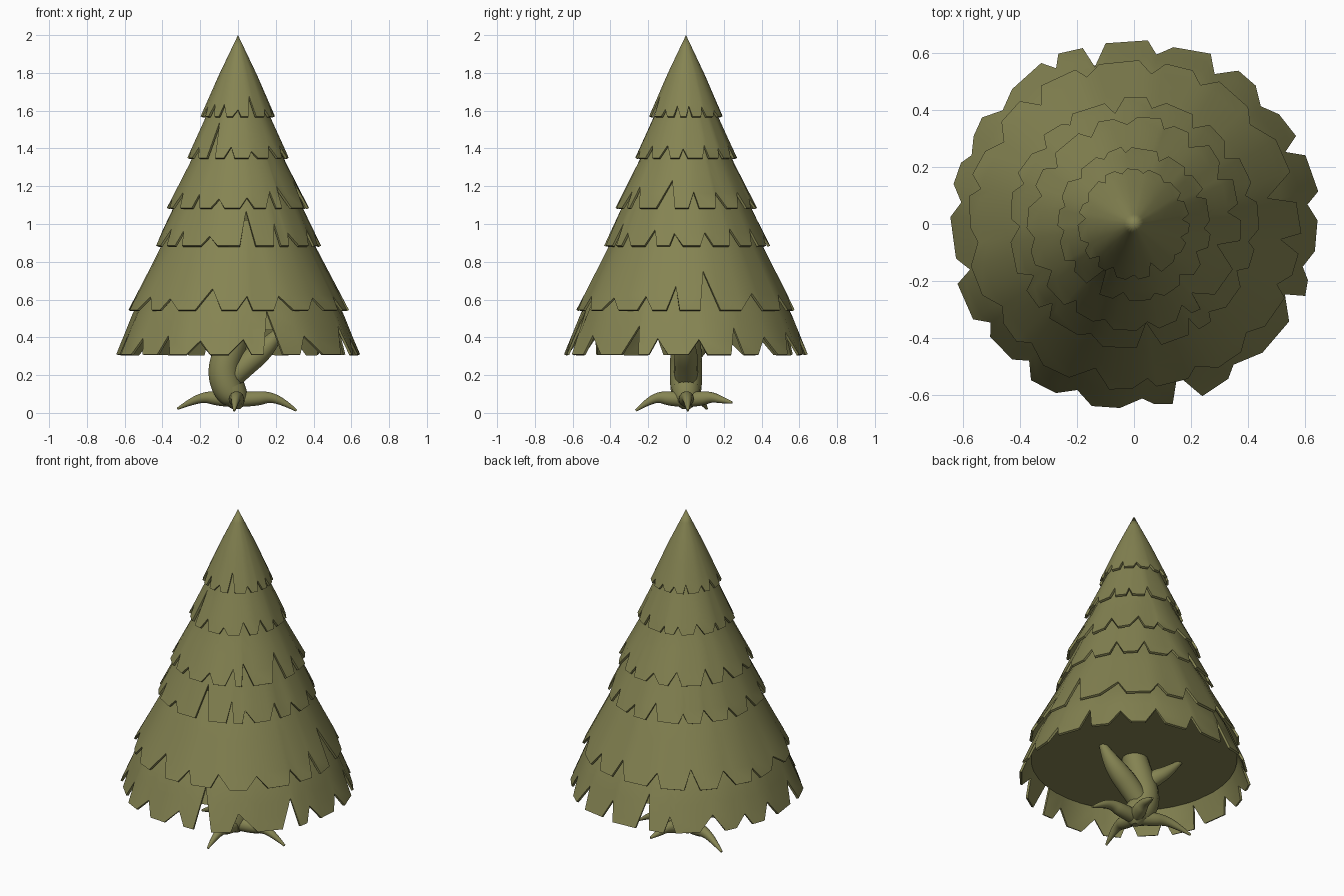
import bpy, bmesh, math, random

if "Cube" in bpy.data.objects:
    bpy.data.objects.remove(bpy.data.objects["Cube"])
random.seed(7)

olive = bpy.data.materials.new("olive_green")
olive.diffuse_color = (0.235, 0.23, 0.085, 1)
olive.use_nodes = True
olive.node_tree.nodes["Principled BSDF"].inputs["Base Color"].default_value = olive.diffuse_color


def activate(ob):
    bpy.ops.object.select_all(action='DESELECT')
    ob.select_set(True)
    bpy.context.view_layer.objects.active = ob


def smooth(ob, angle):
    activate(ob)
    bpy.ops.object.shade_smooth_by_angle(angle=math.radians(angle))


def mesh_object(name, bm):
    me = bpy.data.meshes.new(name)
    bm.to_mesh(me)
    bm.free()
    me.materials.append(olive)
    ob = bpy.data.objects.new(name, me)
    bpy.context.collection.objects.link(ob)
    return ob


def profile_radius(profile, z):
    # radius of a skirt at height z; profile runs top to bottom
    for (r0, z0), (r1, z1) in zip(profile, profile[1:]):
        if z >= z1:
            return r0 + (r1 - r0) * (z0 - z) / (z0 - z1)
    return profile[-1][0]


def skirt(name, profile, teeth, notch, slits):
    """Conical foliage skirt with flat-ended teeth, notches and a few long slits."""
    top, bottom = profile[0][1], profile[-1][1]
    pitch = 2 * math.pi / teeth
    start = random.random() * pitch
    cuts = [[start + i * pitch + random.uniform(-.16, .16) * pitch,
             bottom + notch * random.uniform(.6, 1.35)] for i in range(teeth)]
    for deg, z in slits:
        a = math.radians(deg) % (2 * math.pi)
        i = round((a - start) / pitch)
        cuts[i % teeth] = [a - 2 * math.pi * (i // teeth), z]
    columns = []
    for i, (a, z) in enumerate(cuts):
        b = cuts[(i + 1) % teeth][0] + (2 * math.pi if i == teeth - 1 else 0)
        w = b - a
        columns += [(a, z, 1),
                    (a + w * random.uniform(.15, .34), bottom, random.uniform(.985, 1.02)),
                    (b - w * random.uniform(.15, .34), bottom, random.uniform(.985, 1.02))]
    bm = bmesh.new()
    rows = 6
    grid = []
    for a, z_end, k in columns:
        col = []
        for j in range(rows + 1):
            t = j / rows
            z = top + (z_end - top) * t
            r = profile_radius(profile, z) * (1 + (k - 1) * t)
            col.append(bm.verts.new((r * math.cos(a), r * math.sin(a), z)))
        grid.append(col)
    for i, c in enumerate(grid):
        d = grid[(i + 1) % len(grid)]
        for j in range(rows):
            bm.faces.new((c[j], c[j + 1], d[j + 1], d[j]))
    bmesh.ops.remove_doubles(bm, verts=bm.verts, dist=1e-4)
    bm.normal_update()
    ob = mesh_object(name, bm)
    mod = ob.modifiers.new("thickness", 'SOLIDIFY')
    mod.thickness = 0.013
    mod.offset = -1
    activate(ob)
    bpy.ops.object.modifier_apply(modifier=mod.name)
    smooth(ob, 40)


def limbs(name, paths):
    """Tapered round tubes; each path point is x, y, z, radius."""
    cu = bpy.data.curves.new(name, 'CURVE')
    cu.dimensions = '3D'
    cu.bevel_depth = 1
    cu.bevel_resolution = 5
    cu.use_fill_caps = True
    for path in paths:
        s = cu.splines.new('NURBS')
        s.points.add(len(path) - 1)
        for p, (x, y, z, r) in zip(s.points, path):
            p.co = (x, y, z, 1)
            p.radius = r
        s.order_u = 3
        s.use_endpoint_u = True
        s.resolution_u = 6
    ob = bpy.data.objects.new(name, cu)
    bpy.context.collection.objects.link(ob)
    activate(ob)
    bpy.ops.object.convert(target='MESH')
    ob = bpy.context.object
    ob.data.materials.clear()
    ob.data.materials.append(olive)
    smooth(ob, 60)


# foliage skirts, top to bottom
skirt("foliage_top", [(0, 2.0), (.10, 1.79), (.195, 1.57)], 15, .05,
      [(-67, 1.68)])
skirt("foliage_upper", [(.08, 1.78), (.165, 1.58), (.27, 1.35)], 15, .055,
      [(-122, 1.54)])
skirt("foliage_upper_middle", [(.16, 1.55), (.235, 1.36), (.375, 1.085)], 16, .065,
      [(-14, 1.23), (-50, 1.2)])
skirt("foliage_lower_middle", [(.25, 1.28), (.34, 1.09), (.438, .885)], 17, .07,
      [(-83, 1.07), (-60, 1.0)])
skirt("foliage_lower", [(.33, 1.02), (.405, .89), (.582, .545)], 17, .09,
      [(11, .75), (-6, .67)])
skirt("foliage_bottom", [(.44, .74), (.55, .545), (.645, .31)], 19, .105,
      [(-74, .54), (104, .5), (-25, .46)])

# closed underside of the foliage, above the branch tips
bm = bmesh.new()
bmesh.ops.create_cone(bm, cap_ends=True, segments=40, radius1=.575, radius2=.525, depth=.12)
bmesh.ops.translate(bm, verts=bm.verts, vec=(0, 0, .50))
smooth(mesh_object("foliage_underside", bm), 40)

# bent trunk with two side branches
limbs("trunk", [
    [(.0, 0, .05, .05), (-.005, 0, .075, .07), (-.06, 0, .13, .084),
     (-.08, 0, .24, .086), (-.03, 0, .36, .08), (0, 0, .46, .07)],
])
limbs("branches", [
    [(-.05, 0, .17, .06), (.03, 0, .25, .065), (.12, 0, .32, .06),
     (.19, 0, .39, .04), (.23, 0, .45, .02)],
    [(-.05, .0, .27, .05), (-.10, .05, .33, .05), (-.16, .10, .37, .035),
     (-.23, .13, .45, .012)],
])


# arching roots, from the tip direction and height
def root(x, y, z):
    return [(-.01, 0, .07, .04), (x * .3, y * .3, .075, .042), (x * .55, y * .55, .085, .028),
            (x * .8, y * .8, .05 + z * .3, .018), (x, y, z, .006)]


limbs("roots", [root(-.32, .11, .022), root(.31, .01, .012),
                root(-.02, -.265, .012), root(.07, .245, .055)])
limbs("root_hub", [[(-.01, 0, .02, .02), (-.01, 0, .04, .05), (-.015, 0, .08, .075),
                    (-.04, 0, .13, .078)]])
